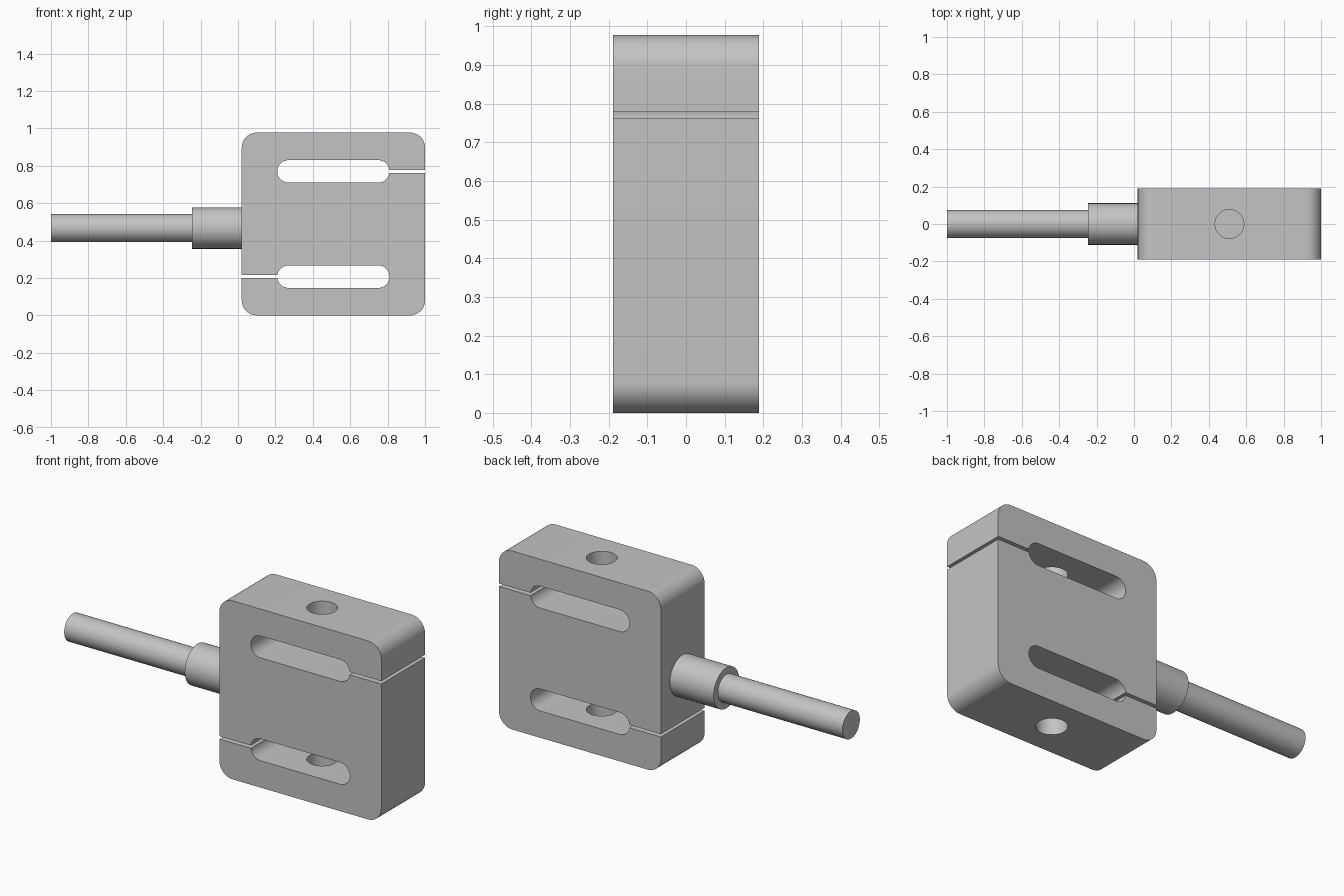
import bpy, bmesh
from math import radians, degrees, asin, sin, cos, pi
from mathutils import Vector, Matrix

cube = bpy.data.objects.get("Cube")
if cube:
    bpy.data.objects.remove(cube, do_unlink=True)

LEFT, RIGHT, HEIGHT, DEPTH = 0.02, 1.0, 0.977, 0.378
MID_X, MID_Z = (LEFT + RIGHT) / 2, HEIGHT / 2
CORNER = 0.08
SLOT_R, SLOT_HALF, SLOT_Z = 0.06, 0.24, 0.77
SLIT = 0.008
CABLE_Z = 0.467

grey = bpy.data.materials.new("steel grey")
grey.use_nodes = True
grey.diffuse_color = (0.55, 0.55, 0.55, 1)
grey.node_tree.nodes["Principled BSDF"].inputs["Base Color"].default_value = grey.diffuse_color


def arc(x, z, r, start, end, steps):
    angles = [radians(start + (end - start) * i / steps) for i in range(steps + 1)]
    return [(x + r * cos(a), z + r * sin(a)) for a in angles]


def finish(bm, name):
    bmesh.ops.recalc_face_normals(bm, faces=bm.faces)
    mesh = bpy.data.meshes.new(name)
    bm.to_mesh(mesh)
    bm.free()
    mesh.materials.append(grey)
    obj = bpy.data.objects.new(name, mesh)
    bpy.context.collection.objects.link(obj)
    return obj


def smooth(obj):
    bpy.ops.object.select_all(action='DESELECT')
    obj.select_set(True)
    bpy.context.view_layer.objects.active = obj
    bpy.ops.object.shade_smooth_by_angle(angle=radians(30))


def cylinder(name, start, end, radius):
    start, end = Vector(start), Vector(end)
    axis = end - start
    turn = axis.to_track_quat('Z', 'Y').to_matrix().to_4x4()
    bm = bmesh.new()
    bmesh.ops.create_cone(bm, cap_ends=True, segments=64, radius1=radius, radius2=radius,
                          depth=axis.length,
                          matrix=Matrix.Translation((start + end) / 2) @ turn)
    return finish(bm, name)


# S-shaped body: upper half outline, repeated by a half turn
tip = degrees(asin(SLIT / SLOT_R))
half = [(RIGHT, SLOT_Z - SLIT)]
half += arc(MID_X + SLOT_HALF, SLOT_Z, SLOT_R, -tip, -90, 12)
half += arc(MID_X - SLOT_HALF, SLOT_Z, SLOT_R, -90, -270, 24)
half += arc(MID_X + SLOT_HALF, SLOT_Z, SLOT_R, 90, tip, 12)
half += [(RIGHT, SLOT_Z + SLIT)]
half += arc(RIGHT - CORNER, HEIGHT - CORNER, CORNER, 0, 90, 14)
half += arc(LEFT + CORNER, HEIGHT - CORNER, CORNER, 90, 180, 14)
outline = half + [(2 * MID_X - x, 2 * MID_Z - z) for x, z in half]

bm = bmesh.new()
face = bm.faces.new([bm.verts.new((x, -DEPTH / 2, z)) for x, z in outline])
walls = bmesh.ops.extrude_face_region(bm, geom=[face], use_keep_orig=True)
bmesh.ops.translate(bm, vec=(0, DEPTH, 0),
                    verts=[v for v in walls["geom"] if isinstance(v, bmesh.types.BMVert)])
body = finish(bm, "load_cell_body")

# Mounting holes from top and bottom into the slots
bpy.context.view_layer.objects.active = body
for label, low, high in (("top", SLOT_Z, HEIGHT + 0.1), ("bottom", -0.1, HEIGHT - SLOT_Z)):
    cutter = cylinder(label + "_hole_cutter", (MID_X, 0, low), (MID_X, 0, high), 0.077)
    cutter.hide_render = True
    cut = body.modifiers.new(label + "_hole", 'BOOLEAN')
    cut.operation = 'DIFFERENCE'
    cut.solver = 'EXACT'
    cut.object = cutter
    bpy.ops.object.modifier_apply(modifier=cut.name)
    bpy.data.objects.remove(cutter, do_unlink=True)
smooth(body)

# Cable and its sleeve
smooth(cylinder("cable_sleeve", (-0.245, 0, CABLE_Z), (LEFT, 0, CABLE_Z), 0.111))
smooth(cylinder("cable", (-1, 0, CABLE_Z), (-0.24, 0, CABLE_Z), 0.075))
